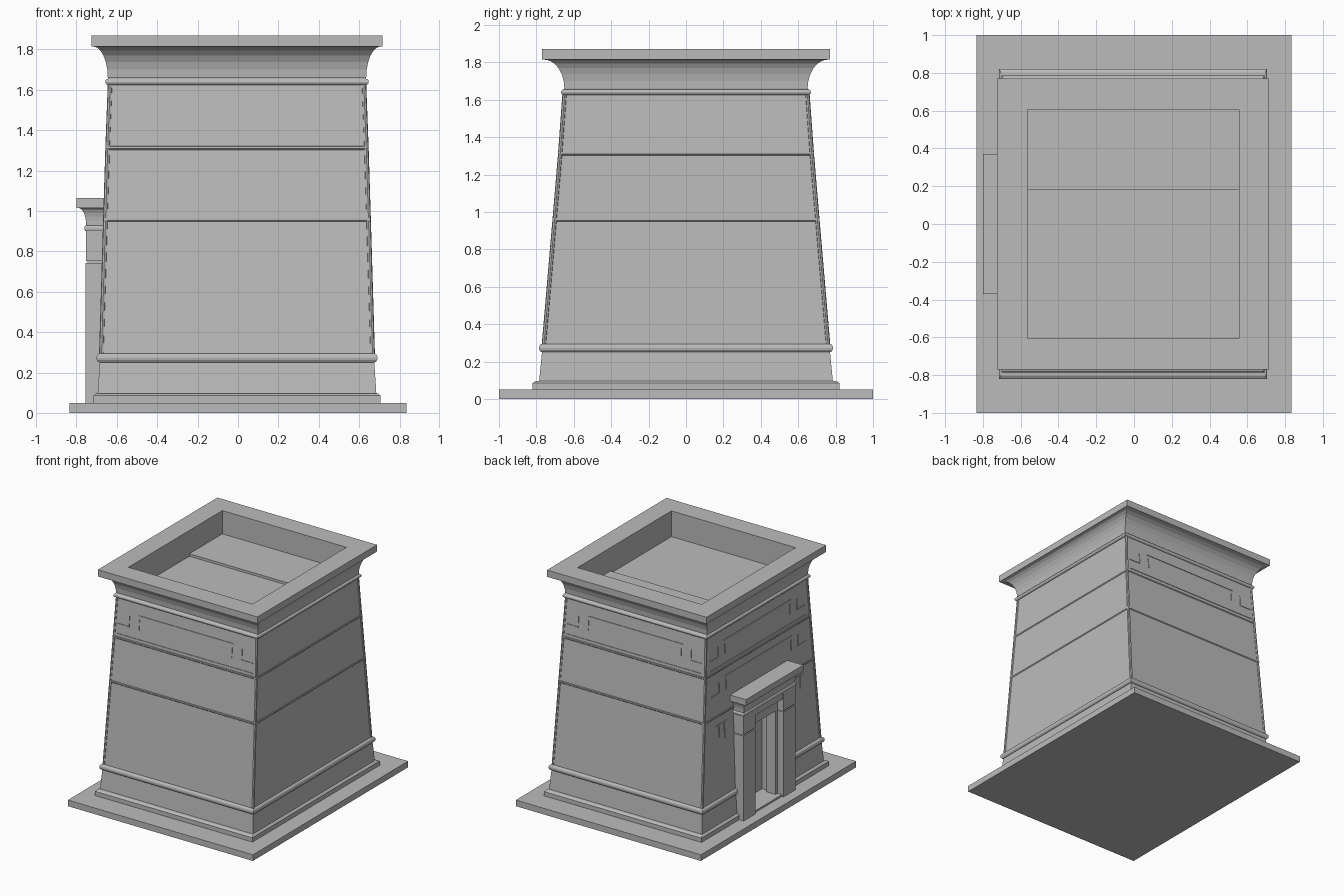
import bpy, bmesh, math
from mathutils import Vector

cube = bpy.data.objects.get("Cube")
if cube:
    bpy.data.objects.remove(cube, do_unlink=True)

stone = bpy.data.materials.new("grey_stone")
stone.use_nodes = True
GREY = (0.5, 0.5, 0.5, 1)
stone.diffuse_color = GREY
stone.node_tree.nodes["Principled BSDF"].inputs["Base Color"].default_value = GREY

CX = -0.005  # centre of the tower in x


def finish(name, bm):
    bmesh.ops.recalc_face_normals(bm, faces=bm.faces)
    mesh = bpy.data.meshes.new(name)
    bm.to_mesh(mesh)
    bm.free()
    mesh.materials.append(stone)
    obj = bpy.data.objects.new(name, mesh)
    bpy.context.collection.objects.link(obj)
    return obj


def loft(name, rings):
    """Closed solid through rings (lists of points)."""
    bm = bmesh.new()
    loops = [[bm.verts.new(p) for p in ring] for ring in rings]
    for a, b in zip(loops, loops[1:]):
        for i in range(len(a)):
            j = (i + 1) % len(a)
            bm.faces.new((a[i], a[j], b[j], b[i]))
    bm.faces.new(loops[0])
    bm.faces.new(loops[-1])
    return finish(name, bm)


def rect(x0, x1, y0, y1, z):
    return [(x0, y0, z), (x1, y0, z), (x1, y1, z), (x0, y1, z)]


def ring(hx, hy, z):
    return rect(CX - hx, CX + hx, -hy, hy, z)


def box(name, x0, x1, y0, y1, z0, z1):
    return loft(name, [rect(x0, x1, y0, y1, z0), rect(x0, x1, y0, y1, z1)])


def roll(hx, hy, z0, z1, out, steps=6):
    """Rounded moulding profile bulging out of a wall."""
    res = []
    for i in range(steps + 1):
        a = math.pi * i / steps
        o = out * math.sin(a)
        res.append((hx + o, hy + o, (z0 + z1) / 2 - (z1 - z0) / 2 * math.cos(a)))
    return res


def cavetto(a, b, steps=6):
    """Concave flare from a to b, upright at the start."""
    res = []
    for i in range(steps + 1):
        t = math.pi / 2 * i / steps
        f, h = 1 - math.cos(t), math.sin(t)
        res.append((a[0] + (b[0] - a[0]) * f, a[1] + (b[1] - a[1]) * f,
                    a[2] + (b[2] - a[2]) * h))
    return res


# Sloping wall: half sizes at each course
COURSES = [(0.675, 0.765, 0.295), (0.655, 0.708, 0.96),
           (0.644, 0.678, 1.315), (0.632, 0.655, 1.63)]


def wall(z):
    for a, b in zip(COURSES, COURSES[1:]):
        if z <= b[2] or b is COURSES[-1]:
            t = (z - a[2]) / (b[2] - a[2])
            return a[0] + (b[0] - a[0]) * t, a[1] + (b[1] - a[1]) * t


def ledge(z):
    hx, hy = wall(z)
    return [(hx, hy, z - 0.012), (hx + 0.006, hy + 0.006, z - 0.006),
            (hx + 0.006, hy + 0.006, z + 0.005), (hx, hy, z + 0.006)]


# Ground slab
box("ground_slab", -0.835, 0.835, -1, 1, 0, 0.05)

# Tower body, from plinth to cornice and down into the roof well
profile = [(0.71, 0.82, 0.05), (0.71, 0.82, 0.085), (0.70, 0.805, 0.095),
           (0.69, 0.785, 0.097)]
profile += roll(0.68, 0.77, 0.25, 0.295, 0.016)
profile += [COURSES[0]] + ledge(0.96) + ledge(1.315) + [COURSES[-1]]
profile += roll(0.638, 0.655, 1.625, 1.655, 0.014)
profile += cavetto((0.64, 0.65, 1.66), (0.712, 0.76, 1.815))
profile += [(0.72, 0.77, 1.815), (0.72, 0.77, 1.87),
            (0.56, 0.605, 1.87), (0.56, 0.605, 1.66)]
body = loft("tower_body", [ring(*p) for p in profile])

# Door recess cut into the wall
cutter = box("door_cutter", -0.95, -0.56, -0.18, 0.18, 0.051, 0.85)
mod = body.modifiers.new("door_recess", "BOOLEAN")
mod.operation = "DIFFERENCE"
mod.solver = "EXACT"
mod.object = cutter
bpy.context.view_layer.objects.active = body
bpy.ops.object.modifier_apply(modifier=mod.name)
bpy.data.objects.remove(cutter, do_unlink=True)

# Raised half of the roof floor
box("roof_step", CX - 0.56, CX + 0.56, 0.18, 0.605, 1.655, 1.68)

# Slim corner rolls
for sx in (-1, 1):
    for sy in (-1, 1):
        rings = []
        for hx, hy, z in COURSES:
            c = Vector((CX + sx * (hx - 0.004), sy * (hy - 0.006), z))
            rings.append([c + Vector((math.cos(a), math.sin(a), 0)) * 0.012
                          for a in (math.tau * i / 8 for i in range(8))])
        loft("corner_roll", rings)

# Doorway: stepped posts, lintels, sill and flared cornice
for s in (-1, 1):
    def post(name, front, y0, y1, z0, z1):
        lo, hi = sorted((s * y0, s * y1))
        box(name, front, -0.62, lo, hi, z0, z1)
    post("door_post", -0.755, 0.18, 0.335, 0.05, 0.742)
    post("door_post_neck", -0.745, 0.185, 0.325, 0.742, 0.752)
    post("door_post_top", -0.753, 0.18, 0.333, 0.752, 0.9)
    post("door_inner_jamb", -0.70, 0.155, 0.19, 0.05, 0.85)
box("door_lintel", -0.75, -0.62, -0.18, 0.18, 0.85, 0.9)
box("door_inner_lintel", -0.70, -0.60, -0.18, 0.18, 0.745, 0.86)
box("door_sill", -0.74, -0.56, -0.18, 0.18, 0.04, 0.065)
gate = roll(0.752, 0.33, 0.9, 0.928, 0.009)
gate += cavetto((0.752, 0.33, 0.93), (0.79, 0.362, 1.015))
gate += [(0.80, 0.37, 1.015), (0.80, 0.37, 1.065)]
loft("door_cornice", [rect(-x, -0.62, -y, y, z) for x, y, z in gate])


def strip(side, u0, u1, z0, z1, out=0.005):
    """Thin raised plate that follows the slope of a wall."""
    rings = []
    for z in (z0, z1):
        hx, hy = wall(z)
        pts = []
        for u, d in ((u0, -0.01), (u1, -0.01), (u1, out), (u0, out)):
            if side == "left":
                pts.append((CX - hx - d, u, z))
            else:
                pts.append((CX + u, (hy + d) * (1 if side == "back" else -1), z))
        rings.append(pts)
    loft(side + "_relief", rings)


def frieze(side, z):
    """Long bar with a stepped bracket at each end."""
    strip(side, -0.43, 0.43, z + 0.108, z + 0.114)
    for s in (-1, 1):
        for a, b, lo, hi in ((0.505, 0.61, 0, 0.006), (0.505, 0.511, 0, 0.09),
                             (0.415, 0.421, 0, 0.08)):
            u0, u1 = sorted((s * a, s * b))
            strip(side, u0, u1, z + lo, z + hi)


# Carved friezes
for side in ("front", "back", "left"):
    frieze(side, 1.42)
    strip(side, -0.61, 0.61, 1.338, 1.346)
frieze("left", 1.13)
for s in (-1, 1):
    for a, b, lo, hi in ((0.42, 0.56, 0.88, 0.886), (0.45, 0.456, 0.75, 0.88),
                         (0.52, 0.526, 0.78, 0.88)):
        u0, u1 = sorted((s * a, s * b))
        strip("left", u0, u1, lo, hi)
